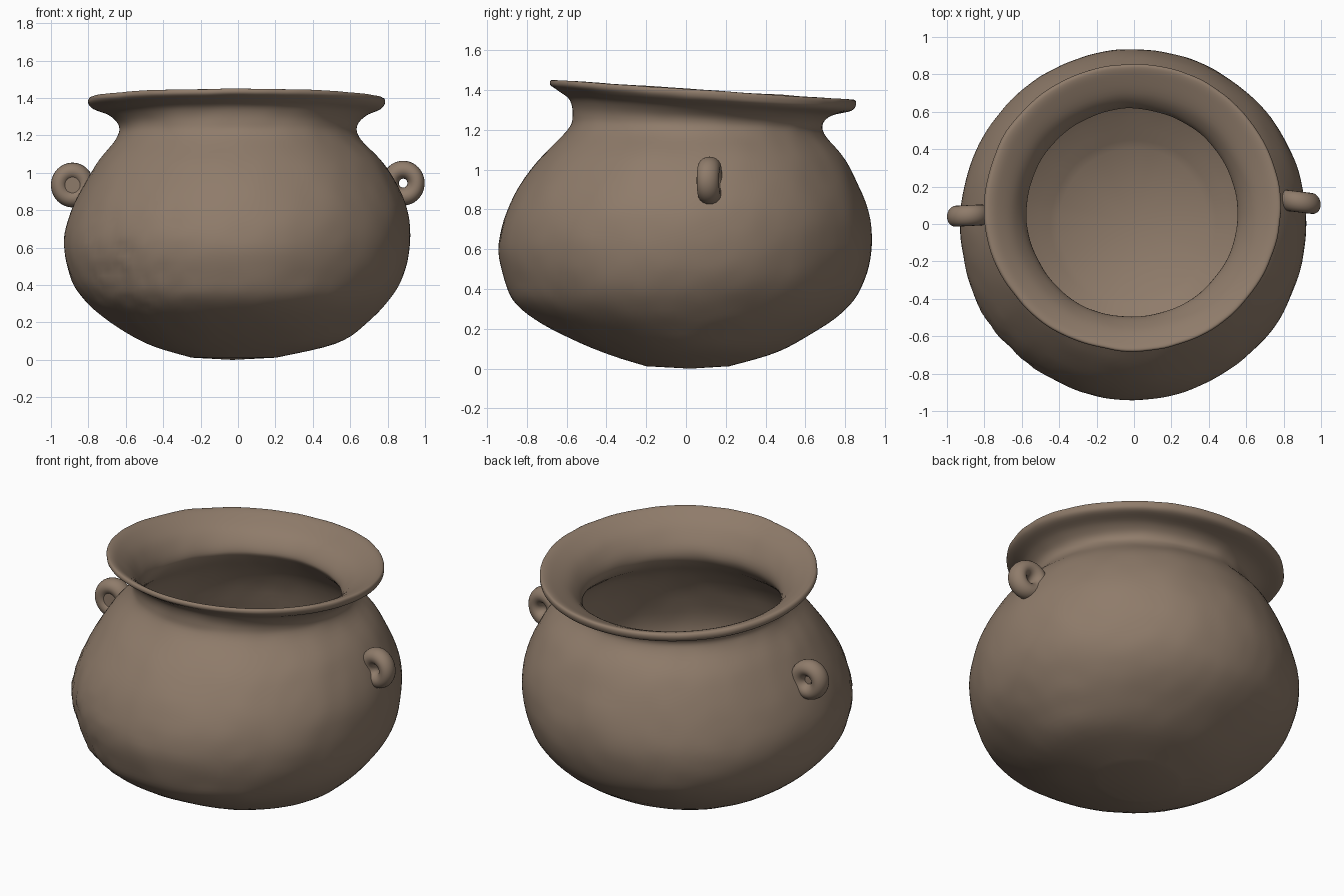
import bpy, bmesh, math
from mathutils import Vector, noise

if "Cube" in bpy.data.objects:
    bpy.data.objects.remove(bpy.data.objects["Cube"])

clay = bpy.data.materials.new("brown clay")
clay.diffuse_color = (0.275, 0.2, 0.145, 1)
clay.use_nodes = True
clay.node_tree.nodes["Principled BSDF"].inputs["Base Color"].default_value = clay.diffuse_color


def finish(name, bm):
    bmesh.ops.recalc_face_normals(bm, faces=bm.faces)
    for f in bm.faces:
        f.smooth = True
    mesh = bpy.data.meshes.new(name)
    bm.to_mesh(mesh)
    bm.free()
    mesh.materials.append(clay)
    ob = bpy.data.objects.new(name, mesh)
    bpy.context.collection.objects.link(ob)
    return ob


# Pot cross-sections: z, left x, right x, front y, back y, tilt (front raised)
RINGS = [
    (.012, -.25, .20, -.20, .22, 0),
    (.085, -.48, .52, -.43, .46, 0),
    (.20, -.68, .69, -.68, .67, 0),
    (.32, -.82, .81, -.85, .82, 0),
    (.45, -.90, .885, -.91, .90, 0),
    (.63, -.93, .92, -.94, .935, 0),
    (.83, -.875, .895, -.885, .90, 0),
    (1.04, -.765, .79, -.75, .805, 0),
    (1.18, -.655, .655, -.60, .70, .015),
    (1.25, -.635, .635, -.57, .685, .025),
    (1.31, -.69, .69, -.585, .73, .04),
    (1.345, -.775, .765, -.64, .83, .05),
    (1.375, -.80, .785, -.68, .855, .05),
    (1.40, -.785, .775, -.675, .845, .05),
    (1.385, -.73, .72, -.64, .79, .05),
    (1.32, -.64, .62, -.56, .68, .04),
    (1.22, -.58, .555, -.50, .62, .02),
    (1.14, -.60, .58, -.54, .64, 0),
    (1.00, -.72, .74, -.71, .76, 0),
    (.80, -.81, .83, -.82, .84, 0),
    (.55, -.86, .85, -.87, .87, 0),
    (.30, -.70, .70, -.70, .70, 0),
    (.12, -.40, .40, -.40, .40, 0),
]
SEG, SUB = 144, 5


def catmull(a, b, c, d, t):
    return [.5 * (2 * q + (r - p) * t + (2 * p - 5 * q + 4 * r - s) * t * t
                  + (3 * q - p - 3 * r + s) * t ** 3) for p, q, r, s in zip(a, b, c, d)]


def dent(p):
    # uneven hand-made surface, roughest low on the front left
    low = max(0, 1 - (p - Vector((-.6, -.65, .5))).length / .55)
    n = noise.noise(p * 3.2) * .008 + noise.noise(p * 9) * .003
    return n + noise.noise(p * 16) * .014 * low


# Pot body, flared rim and hollow inside as one swept surface
bm = bmesh.new()
loops = []
n = len(RINGS)
for i in range(n - 1):
    quad = [RINGS[min(max(i + k, 0), n - 1)] for k in (-1, 0, 1, 2)]
    for s in range(SUB + (i == n - 2)):
        z, xl, xr, yf, yb, tilt = catmull(*quad, s / SUB)
        ring = []
        for j in range(SEG):
            a = 2 * math.pi * j / SEG
            c, sn = math.cos(a), math.sin(a)
            p = Vector(((xl + xr) / 2 + (xr - xl) / 2 * c,
                        (yf + yb) / 2 + (yb - yf) / 2 * sn, z - tilt * sn))
            d = dent(p)
            p += Vector((c * d, sn * d, d * .5 if z > 1.2 else 0))
            ring.append(bm.verts.new(p))
        loops.append(ring)
for a, b in zip(loops, loops[1:]):
    for j in range(SEG):
        k = (j + 1) % SEG
        bm.faces.new((a[j], a[k], b[k], b[j]))
for ring, tip in ((loops[0], (-.03, .02, 0)), (loops[-1], (0, 0, .05))):
    v = bm.verts.new(tip)
    for j in range(SEG):
        bm.faces.new((ring[j], ring[(j + 1) % SEG], v))
finish("pot_body", bm)


# Loop handle: thick ring standing in the x-z plane, partly sunk in the wall
def handle(name, centre, yaw, hole):
    bm = bmesh.new()
    M, N = 48, 20
    grid = []
    for i in range(M):
        u = 2 * math.pi * i / M
        row = []
        for j in range(N):
            v = 2 * math.pi * j / N
            r = .069 + .046 * math.cos(v)
            x, y, z = r * math.cos(u), .056 * math.sin(v), r * 1.04 * math.sin(u)
            y += x * yaw
            row.append(bm.verts.new(Vector((x, y, z)) + Vector(centre)))
        grid.append(row)
    for i in range(M):
        for j in range(N):
            a, b = grid[i], grid[(i + 1) % M]
            k = (j + 1) % N
            bm.faces.new((a[j], b[j], b[k], a[k]))
    if not hole:
        # clay web closing the loop, leaving a dimple on the back
        for y0 in (-.044, .012):
            ring = [bm.verts.new(Vector(centre) + Vector((.05 * math.cos(t), y0 + .05 * math.cos(t) * yaw,
                    .05 * math.sin(t)))) for t in [2 * math.pi * q / 24 for q in range(24)]]
            bm.faces.new(ring)
    finish(name, bm)


handle("right_handle", (.883, .118, .945), -.12, True)
handle("left_handle", (-.885, .045, .935), .05, False)
